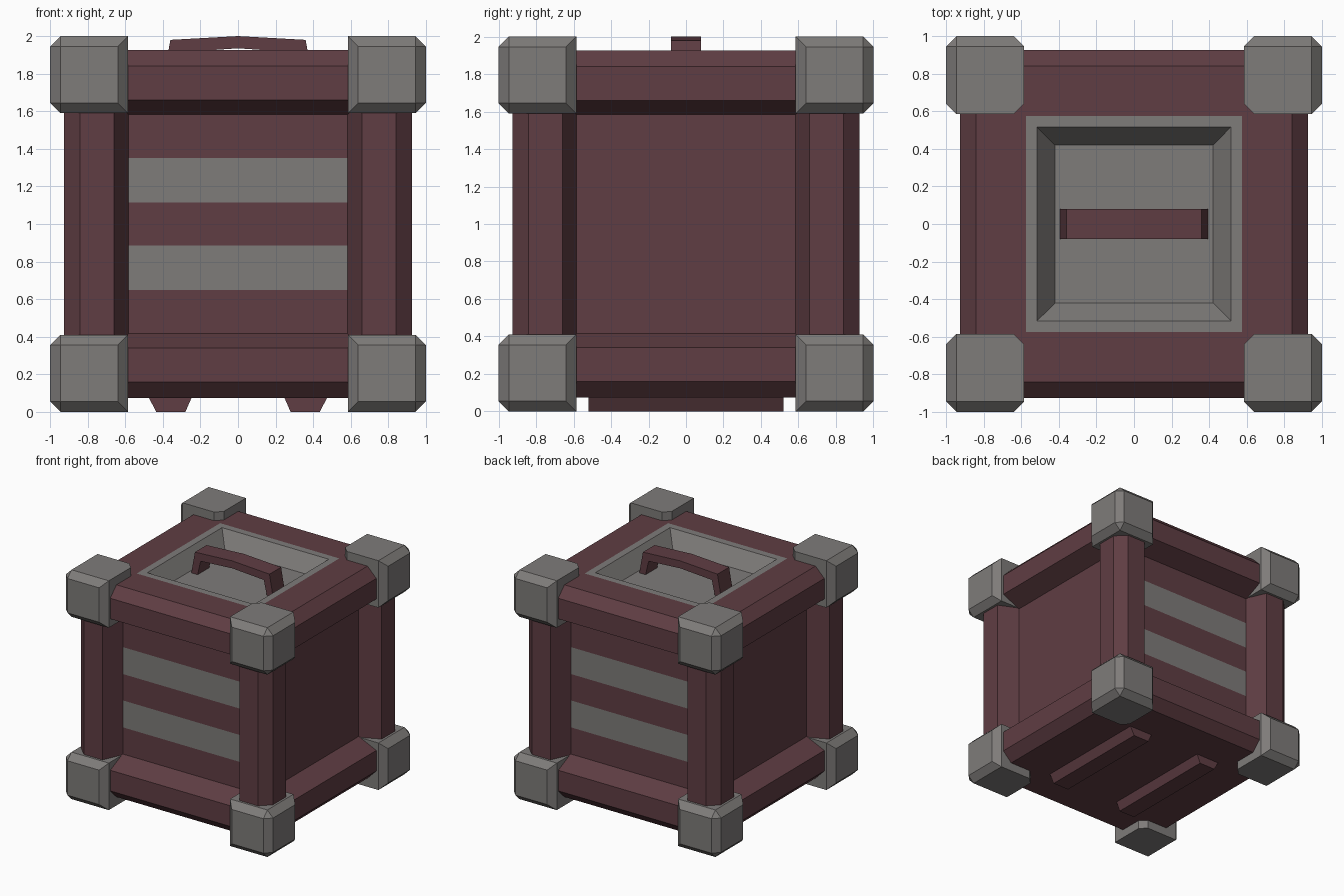
import bpy
import bmesh
from mathutils import Vector

if "Cube" in bpy.data.objects:
    bpy.data.objects.remove(bpy.data.objects["Cube"], do_unlink=True)


def material(name, color):
    m = bpy.data.materials.new(name)
    m.diffuse_color = color
    m.use_nodes = True
    m.node_tree.nodes["Principled BSDF"].inputs["Base Color"].default_value = color
    return m


MAROON = material("dark_maroon", (0.115, 0.047, 0.056, 1))
GRAY = material("warm_gray", (0.21, 0.2, 0.193, 1))
CENTRE = Vector((0, 0, 1))


def finish(bm, name, *mats, mirror=None):
    """Turn a bmesh into an object whose origin is the crate centre."""
    bmesh.ops.recalc_face_normals(bm, faces=bm.faces)
    mesh = bpy.data.meshes.new(name)
    bm.to_mesh(mesh)
    bm.free()
    for m in mats:
        mesh.materials.append(m)
    obj = bpy.data.objects.new(name, mesh)
    obj.location = CENTRE
    bpy.context.collection.objects.link(obj)
    if mirror:
        mod = obj.modifiers.new("Mirror", 'MIRROR')
        mod.use_axis = mirror
        mod.use_mirror_merge = False
    return obj


def box(lo, hi):
    bm = bmesh.new()
    bmesh.ops.create_cube(bm, size=1)
    for v in bm.verts:
        v.co = Vector([l if c < 0 else h for c, l, h in zip(v.co, lo, hi)])
    return bm


def inset(bm, face, thickness, depth=0.0):
    bmesh.ops.inset_individual(bm, faces=[face], thickness=thickness,
                               depth=depth, use_even_offset=True)


def prism(name, profile, half_depth, mat, mirror=None):
    """Extrude an x-z profile along y, centred on y = 0."""
    bm = bmesh.new()
    face = bm.faces.new([bm.verts.new((x, -half_depth, z - CENTRE.z)) for x, z in profile])
    new = bmesh.ops.extrude_face_region(bm, geom=[face])["geom"]
    for v in new:
        if isinstance(v, bmesh.types.BMVert):
            v.co.y = half_depth
    return finish(bm, name, mat, mirror=mirror)


# Crate body: chamfered box with recessed side panels and a recessed lid
bm = box((-0.925,) * 3, (0.925,) * 3)
bmesh.ops.bevel(bm, geom=bm.edges[:], offset=0.085, segments=1, affect='EDGES')
bm.normal_update()
big = [f for f in bm.faces if max(abs(c) for c in f.normal) > 0.99]
sides = [f for f in big if abs(f.normal.z) < 0.5]
lid = next(f for f in big if f.normal.z > 0.5)

for f in sides:
    inset(bm, f, 0.18)
    inset(bm, f, 0.077, -0.17)

inset(bm, lid, 0.265)
lid.material_index = 1
inset(bm, lid, 0.06)
inset(bm, lid, 0.095, -0.135)

# Gray stripes cut into the front and back panels
STRIPES = ((0.65, 0.885), (1.115, 1.35))
panels = [f for f in sides if abs(f.normal.y) > 0.5]
for z in [z for pair in STRIPES for z in pair]:
    faces = [f for f in bm.faces if abs(f.normal.y) > 0.99
             and abs(abs(f.calc_center_median().y) - 0.755) < 0.01]
    geom = set(faces)
    for f in faces:
        geom.update(f.edges)
        geom.update(f.verts)
    bmesh.ops.bisect_plane(bm, geom=list(geom), plane_co=(0, 0, z - CENTRE.z),
                           plane_no=(0, 0, 1))
    bm.normal_update()
for f in bm.faces:
    c = f.calc_center_median()
    if abs(f.normal.y) > 0.99 and abs(abs(c.y) - 0.755) < 0.01:
        if any(a < c.z + CENTRE.z < b for a, b in STRIPES):
            f.material_index = 1
finish(bm, "crate_body", MAROON, GRAY)

# Corner guards: uprights and the rims of the outward faces are chamfered
bm = box((0.585, 0.585, 0.59), (1, 1, 1))


def chamfered(e):
    a, b = (v.co for v in e.verts)
    upright = abs(a.z - b.z) > 0.1
    outer = any(min(a[i], b[i]) > 0.99 for i in (0, 1))
    return upright or outer


bmesh.ops.bevel(bm, geom=[e for e in bm.edges if chamfered(e)], offset=0.055,
                segments=1, affect='EDGES')
finish(bm, "corner_guards", GRAY, mirror=(True, True, True))

# Arched carrying handle standing in the lid recess
outer = [(-0.395, 1.785), (-0.36, 1.98), (0, 2.0), (0.36, 1.98), (0.395, 1.785)]
inner = [(0.335, 1.785), (0.305, 1.915), (0, 1.935), (-0.305, 1.915), (-0.335, 1.785)]
prism("lid_handle", outer + inner, 0.08, MAROON)

# Pair of tapered runners under the floor
prism("floor_runners", [(0.245, 0.08), (0.28, 0), (0.435, 0), (0.477, 0.08)],
      0.52, MAROON, mirror=(True, False, False))
